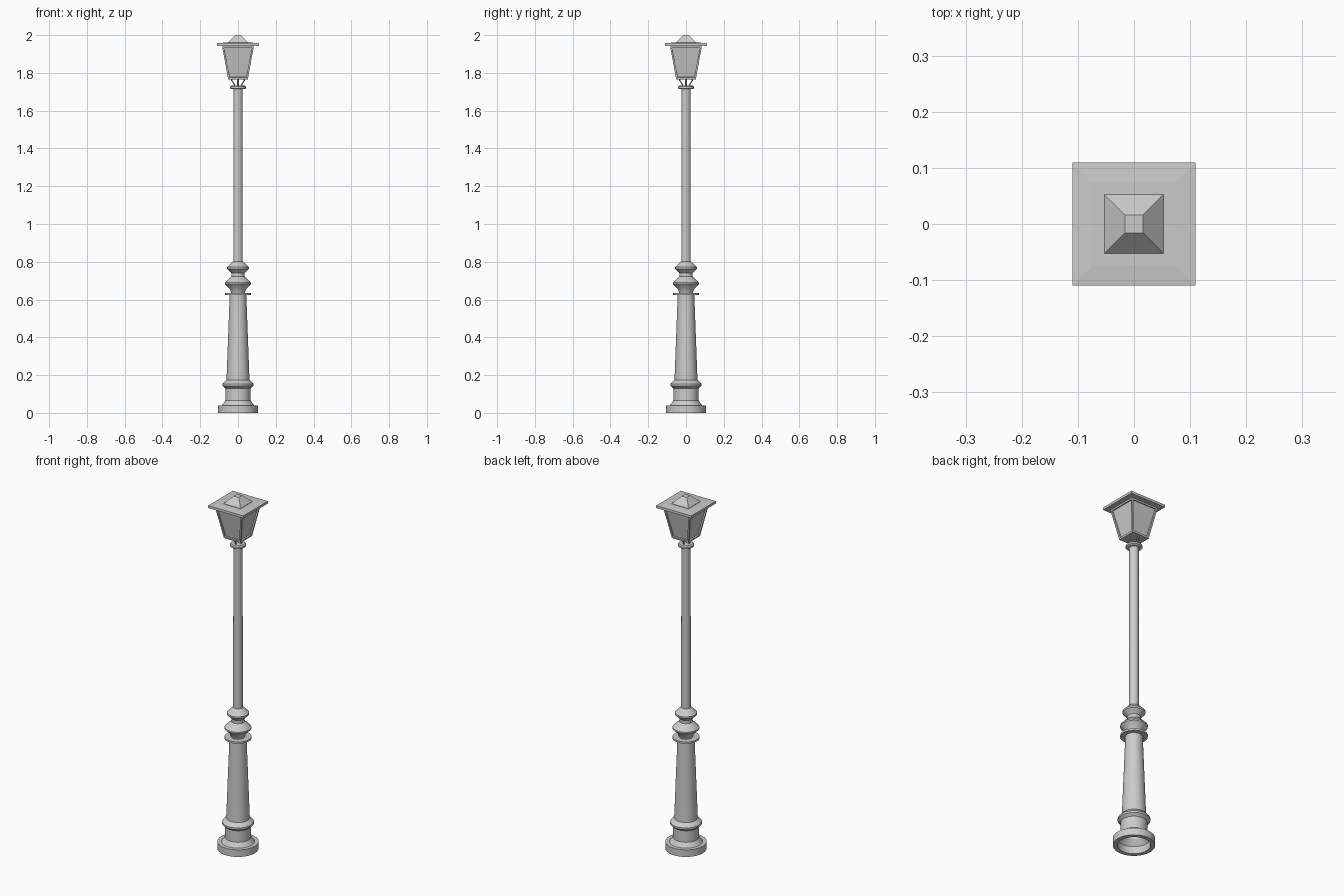
import bpy, bmesh, math
from mathutils import Vector

if "Cube" in bpy.data.objects:
    bpy.data.objects.remove(bpy.data.objects["Cube"])


def finish(name, bm, smooth=False):
    bmesh.ops.recalc_face_normals(bm, faces=bm.faces)
    me = bpy.data.meshes.new(name)
    bm.to_mesh(me)
    bm.free()
    ob = bpy.data.objects.new(name, me)
    bpy.context.collection.objects.link(ob)
    if smooth:
        bpy.ops.object.select_all(action='DESELECT')
        ob.select_set(True)
        bpy.context.view_layer.objects.active = ob
        bpy.ops.object.shade_smooth_by_angle(angle=math.radians(30))
    return ob


def lathe(name, profile, sides=32):
    """Revolve (radius, z) points about z."""
    bm = bmesh.new()
    vs = [bm.verts.new((r, 0, z)) for r, z in profile]
    es = [bm.edges.new(p) for p in zip(vs, vs[1:])]
    bmesh.ops.spin(bm, geom=vs + es, cent=(0, 0, 0), axis=(0, 0, 1),
                   angle=2 * math.pi, steps=sides)
    bmesh.ops.remove_doubles(bm, verts=bm.verts, dist=1e-5)
    return finish(name, bm, True)


def square_stack(name, levels, inset=None):
    """Stack square sections (half width, z), optionally recessing side panels."""
    bm = bmesh.new()
    rings = [[bm.verts.new((sx * h, sy * h, z))
              for sx, sy in ((-1, -1), (1, -1), (1, 1), (-1, 1))] for h, z in levels]
    sides = []
    for a, b in zip(rings, rings[1:]):
        for i in range(4):
            j = (i + 1) % 4
            sides.append(bm.faces.new((a[i], a[j], b[j], b[i])))
    bm.faces.new(rings[0][::-1])
    bm.faces.new(rings[-1])
    bm.normal_update()
    if inset:
        width, depth = inset
        bmesh.ops.inset_individual(bm, faces=sides, thickness=width)
        for f in bmesh.ops.extrude_discrete_faces(bm, faces=sides)['faces']:
            bmesh.ops.translate(bm, verts=f.verts, vec=f.normal * -depth)
    return finish(name, bm)


# Hollow foot, plinth and its moulding
lathe("base", [(0.058, 0.10), (0.06, 0.07), (0.083, 0.04), (0.083, 0), (0.106, 0),
               (0.106, 0.04), (0.085, 0.04), (0.067, 0.065), (0.067, 0.13),
               (0.082, 0.143), (0.082, 0.153), (0.063, 0.173), (0.058, 0.175)])

# Tapered lower column
lathe("lower_column", [(0.061, 0.17), (0.044, 0.625)])

# Disc and turned beads
lathe("turned_beads", [(0.04, 0.625), (0.069, 0.625), (0.069, 0.635), (0.036, 0.635),
                       (0.042, 0.655), (0.069, 0.682), (0.069, 0.69), (0.040, 0.718),
                       (0.034, 0.722), (0.034, 0.74), (0.057, 0.763), (0.057, 0.772),
                       (0.032, 0.797), (0.024, 0.803)])

# Upper pole and collar
lathe("pole", [(0.025, 0.79), (0.024, 1.72)])
lathe("collar", [(0, 1.714), (0.036, 1.714), (0.042, 1.718), (0.042, 1.727),
                 (0.036, 1.732), (0, 1.732)])

# Four slender bent rods carrying the lantern
for k in range(4):
    a = k * math.pi / 2
    cu = bpy.data.curves.new("lantern_rod", 'CURVE')
    cu.dimensions = '3D'
    cu.bevel_depth = 0.004
    cu.bevel_resolution = 1
    sp = cu.splines.new('POLY')
    path = [(0.017, 1.73), (0.021, 1.742), (0.032, 1.758), (0.036, 1.77)]
    sp.points.add(len(path) - 1)
    for p, (r, z) in zip(sp.points, path):
        p.co = (r * math.cos(a), r * math.sin(a), z, 1)
    ob = bpy.data.objects.new("lantern_rod", cu)
    bpy.context.collection.objects.link(ob)

# Lantern body with recessed panes
square_stack("lantern_body", [(0.052, 1.766), (0.084, 1.94)], inset=(0.013, 0.008))

# Overhanging roof and cap
square_stack("roof", [(0.11, 1.943), (0.11, 1.957), (0.075, 1.96)])
square_stack("roof_cap", [(0.053, 1.958), (0.053, 1.962), (0.016, 2.0)])
